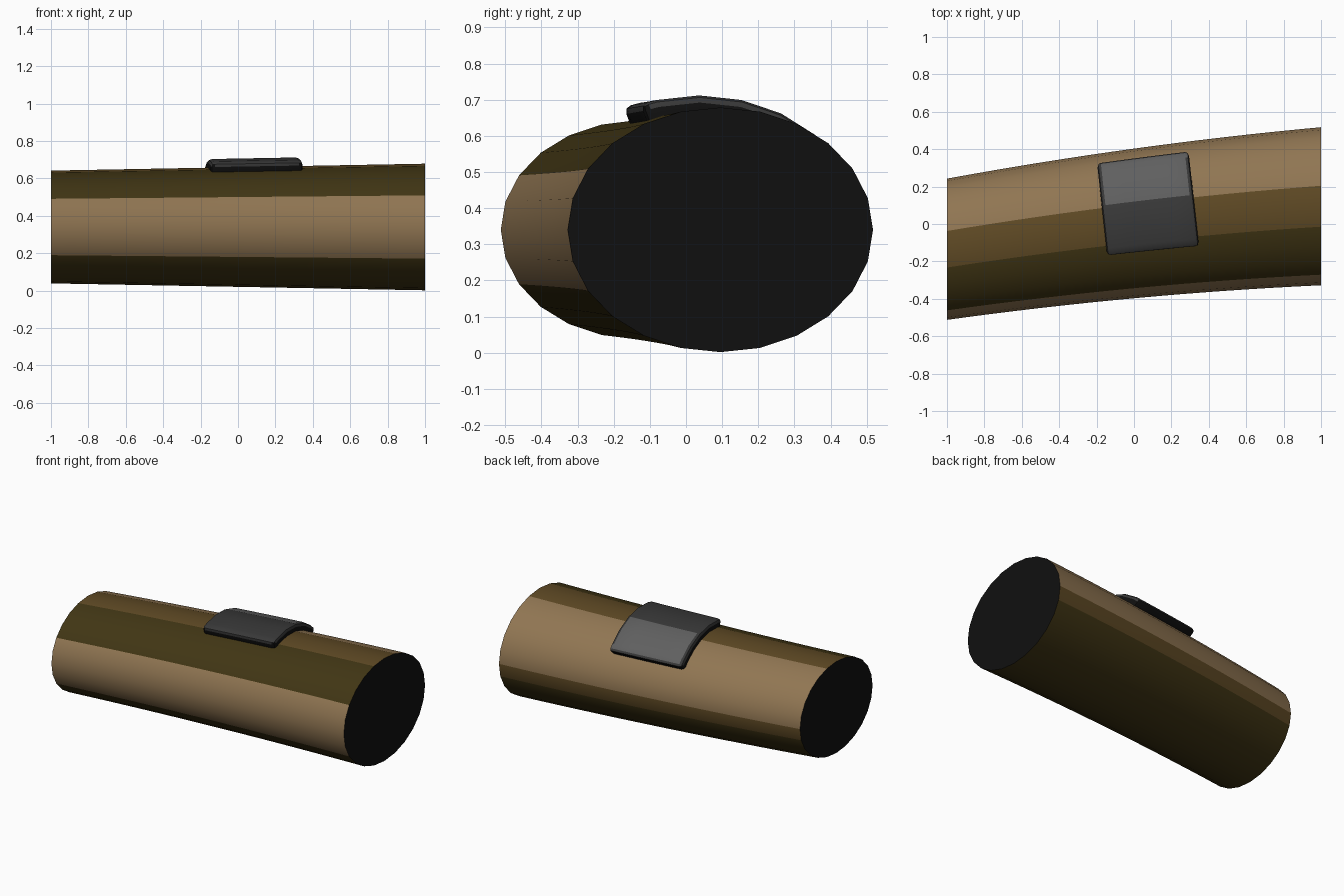
import bpy, bmesh, math

if "Cube" in bpy.data.objects:
    bpy.data.objects.remove(bpy.data.objects["Cube"])

ZC = 0.34          # height of the tube axis
SIDES = 24


def mat(name, rgb):
    m = bpy.data.materials.new(name)
    m.diffuse_color = (*rgb, 1)
    m.use_nodes = True
    m.node_tree.nodes["Principled BSDF"].inputs["Base Color"].default_value = m.diffuse_color
    return m


tan = mat("tan", (0.28, 0.18, 0.085))
brown = mat("brown", (0.115, 0.068, 0.018))
olive = mat("dark olive", (0.052, 0.036, 0.007))
black = mat("black", (0.005, 0.005, 0.005))
grey = mat("mid grey", (0.115, 0.115, 0.115))
dark_grey = mat("dark grey", (0.04, 0.04, 0.04))


def centre(x):
    return 0.003 + 0.115 * x - 0.023 * x * x


def radii(x):
    return 0.4 + 0.0225 * x, 0.32 + 0.0185 * x


def angle_at(p):
    """Angle round the tube in degrees: 0 = back, 90 = top, 180 = front."""
    ry, rz = radii(p.x)
    return math.degrees(math.atan2((p.z - ZC) / rz, (p.y - centre(p.x)) / ry)) % 360


def finish(bm, name, mats, angle):
    bmesh.ops.recalc_face_normals(bm, faces=bm.faces)
    me = bpy.data.meshes.new(name)
    bm.to_mesh(me)
    bm.free()
    ob = bpy.data.objects.new(name, me)
    bpy.context.collection.objects.link(ob)
    for m in mats:
        me.materials.append(m)
    bpy.ops.object.select_all(action='DESELECT')
    ob.select_set(True)
    bpy.context.view_layer.objects.active = ob
    bpy.ops.object.shade_smooth_by_angle(angle=math.radians(angle))
    return ob


# curved oval tube with painted lengthwise bands
def band(a):
    if 75 < a < 105:
        return 1
    if a < 75 or 150 < a < 210:
        return 0
    if a > 345:
        return 1
    return 2


bm = bmesh.new()
rings = []
for i in range(17):
    x = -1 + i / 8
    ry, rz = radii(x)
    rings.append([bm.verts.new((x, centre(x) + ry * math.cos(t), ZC + rz * math.sin(t)))
                  for t in (2 * math.pi * k / SIDES for k in range(SIDES))])
for r0, r1 in zip(rings, rings[1:]):
    for k in range(SIDES):
        n = (k + 1) % SIDES
        f = bm.faces.new((r0[k], r0[n], r1[n], r1[k]))
        f.material_index = band((k + 0.5) * 360 / SIDES)
# black end caps
for r in (rings[0], rings[-1]):
    bm.faces.new(r).material_index = 3
finish(bm, "curved_tube", [tan, brown, olive, black], 30)

# bevelled plate wrapped over the top and back of the tube
angles = [38, 45, 60, 75, 90, 105, 111]
stations = [-0.16 + 0.49 * i / 4 for i in range(5)]
bm = bmesh.new()


def layer(offset):
    rows = []
    for x in stations:
        ry, rz = radii(x)
        row = []
        for a in angles:
            t = math.radians(a)
            v = (ry + offset) * math.cos(t)
            row.append(bm.verts.new((x - 0.11 * v, centre(x) + v,
                                     ZC + (rz + offset) * math.sin(t))))
        rows.append(row)
    for r0, r1 in zip(rows, rows[1:]):
        for k in range(len(angles) - 1):
            bm.faces.new((r0[k], r0[k + 1], r1[k + 1], r1[k]))
    return rows


def outline(g):
    return (g[0] + [r[-1] for r in g[1:]] + g[-1][-2::-1]
            + [r[0] for r in g[-2:0:-1]])


low, high = layer(-0.004), layer(0.046)
lo, hi = outline(low), outline(high)
for k in range(len(lo)):
    n = (k + 1) % len(lo)
    bm.faces.new((lo[k], lo[n], hi[n], hi[k]))
bmesh.ops.recalc_face_normals(bm, faces=bm.faces)

# round the upper rim and the four corners
low_set = {v for r in low for v in r}
rim = [e for e in bm.edges if e.calc_face_angle(0) > math.radians(50)
       and not all(v in low_set for v in e.verts)]
bmesh.ops.bevel(bm, geom=rim, offset=0.02, segments=2, profile=0.5, affect='EDGES')
bmesh.ops.recalc_face_normals(bm, faces=bm.faces)

# light back half, dark front half and rim, black sides and underside
for f in bm.faces:
    c = f.calc_center_median()
    a = angle_at(c)
    t = math.radians(a)
    ry, rz = radii(c.x)
    ny, nz = math.cos(t) / ry, math.sin(t) / rz
    facing = (f.normal.y * ny + f.normal.z * nz) / math.hypot(ny, nz)
    if facing < 0.3:
        f.material_index = 2
    elif facing > 0.95 and a < 75:
        f.material_index = 0
    else:
        f.material_index = 1
finish(bm, "top_plate", [grey, dark_grey, black], 30)
